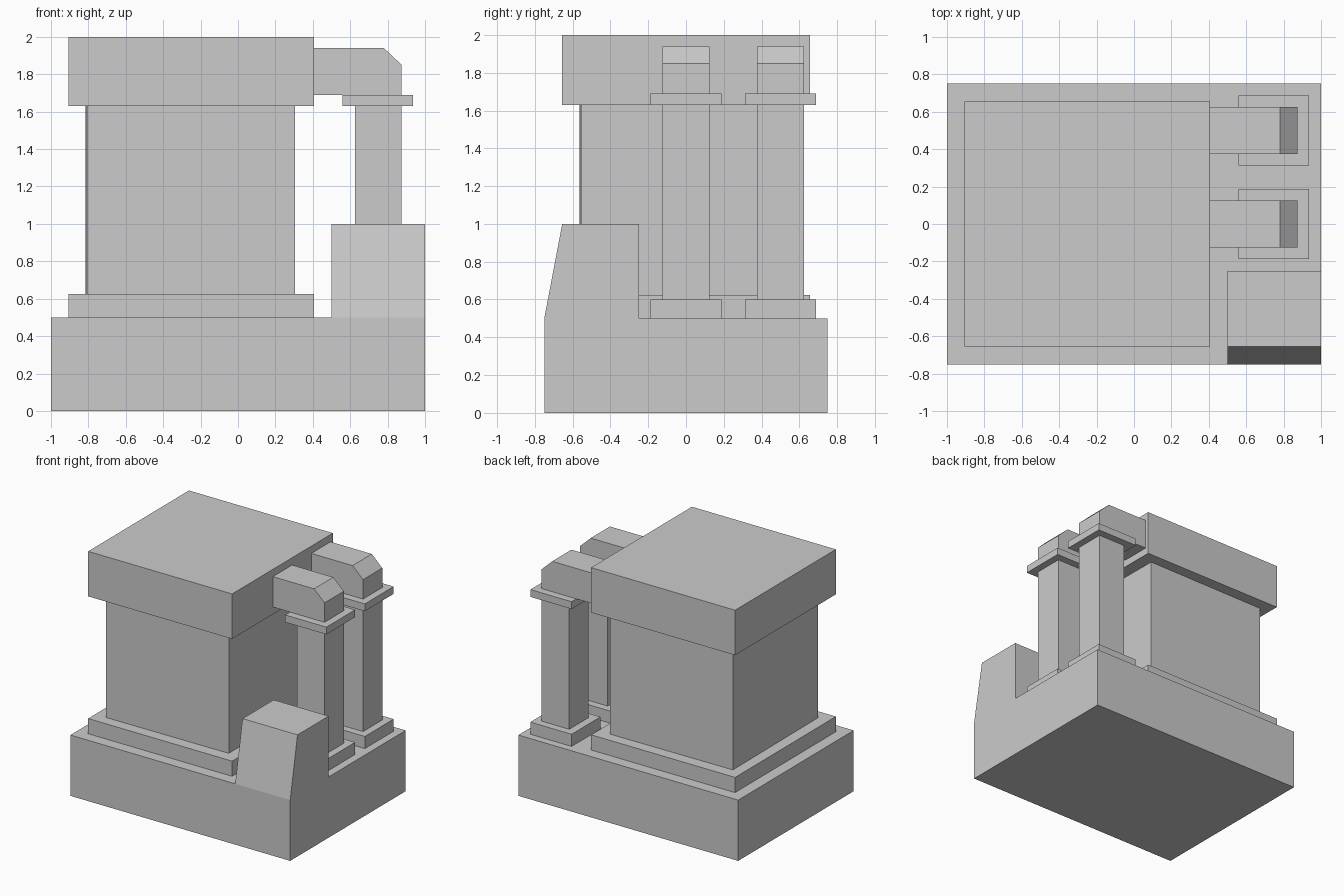
import bpy, bmesh, math

if "Cube" in bpy.data.objects:
    bpy.data.objects.remove(bpy.data.objects["Cube"])


def finish(name, bm):
    bmesh.ops.recalc_face_normals(bm, faces=bm.faces)
    mesh = bpy.data.meshes.new(name)
    bm.to_mesh(mesh)
    bm.free()
    obj = bpy.data.objects.new(name, mesh)
    bpy.context.collection.objects.link(obj)
    return obj


def box_bm(x0, x1, y0, y1, z0, z1):
    bm = bmesh.new()
    bmesh.ops.create_cube(bm, size=1)
    for v in bm.verts:
        v.co = (x1 if v.co.x > 0 else x0, y1 if v.co.y > 0 else y0, z1 if v.co.z > 0 else z0)
    return bm


def box(name, *bounds):
    return finish(name, box_bm(*bounds))


def profile_xz(name, points, y0, y1):
    """Extrude an outline in the xz plane from y0 to y1."""
    bm = bmesh.new()
    face = bm.faces.new([bm.verts.new((x, y0, z)) for x, z in points])
    ext = bmesh.ops.extrude_face_region(bm, geom=[face], use_keep_orig=True)
    for v in ext["geom"]:
        if isinstance(v, bmesh.types.BMVert):
            v.co.y = y1
    return finish(name, bm)


# Foundation with the sloped corner block raised from its top
bm = box_bm(-1, 1, -0.75, 0.75, 0, 0.5)
for co, no in (((0.5, 0, 0), (1, 0, 0)), ((0, -0.25, 0), (0, 1, 0))):
    bmesh.ops.bisect_plane(bm, geom=bm.verts[:] + bm.edges[:] + bm.faces[:],
                           plane_co=co, plane_no=no)
corner = max((f for f in bm.faces if f.calc_center_median().z > 0.499),
             key=lambda f: f.calc_center_median().x - f.calc_center_median().y)
raised = bmesh.ops.extrude_discrete_faces(bm, faces=[corner])["faces"][0]
for v in raised.verts:
    v.co.z = 1.0
    if v.co.y < -0.7:
        v.co.y = -0.655
bmesh.ops.dissolve_limit(bm, angle_limit=0.01, verts=bm.verts[:], edges=bm.edges[:])
finish("foundation", bm)

# Main cabinet: plinth, slightly turned body, overhanging cap
box("body_plinth", -0.905, 0.405, -0.655, 0.655, 0.5, 0.625)
body = box("body", -0.557, 0.557, -0.56, 0.56, 0.625, 1.63)
body.location.x = -0.255
body.rotation_euler.z = math.radians(0.4)
box("body_cap", -0.905, 0.405, -0.655, 0.655, 1.63, 2.0)

# Two columns, each with plates and a chamfered arm to the cap
for label, y in (("front", 0.0), ("back", 0.5)):
    box(f"{label}_column_foot", 0.56, 0.935, y - 0.187, y + 0.187, 0.5, 0.6)
    box(f"{label}_column_shaft", 0.625, 0.875, y - 0.125, y + 0.125, 0.6, 1.63)
    box(f"{label}_column_capital", 0.56, 0.935, y - 0.187, y + 0.187, 1.63, 1.69)
    profile_xz(f"{label}_column_arm",
               [(0.405, 1.69), (0.875, 1.69), (0.875, 1.85), (0.78, 1.94), (0.405, 1.94)],
               y - 0.125, y + 0.125)
